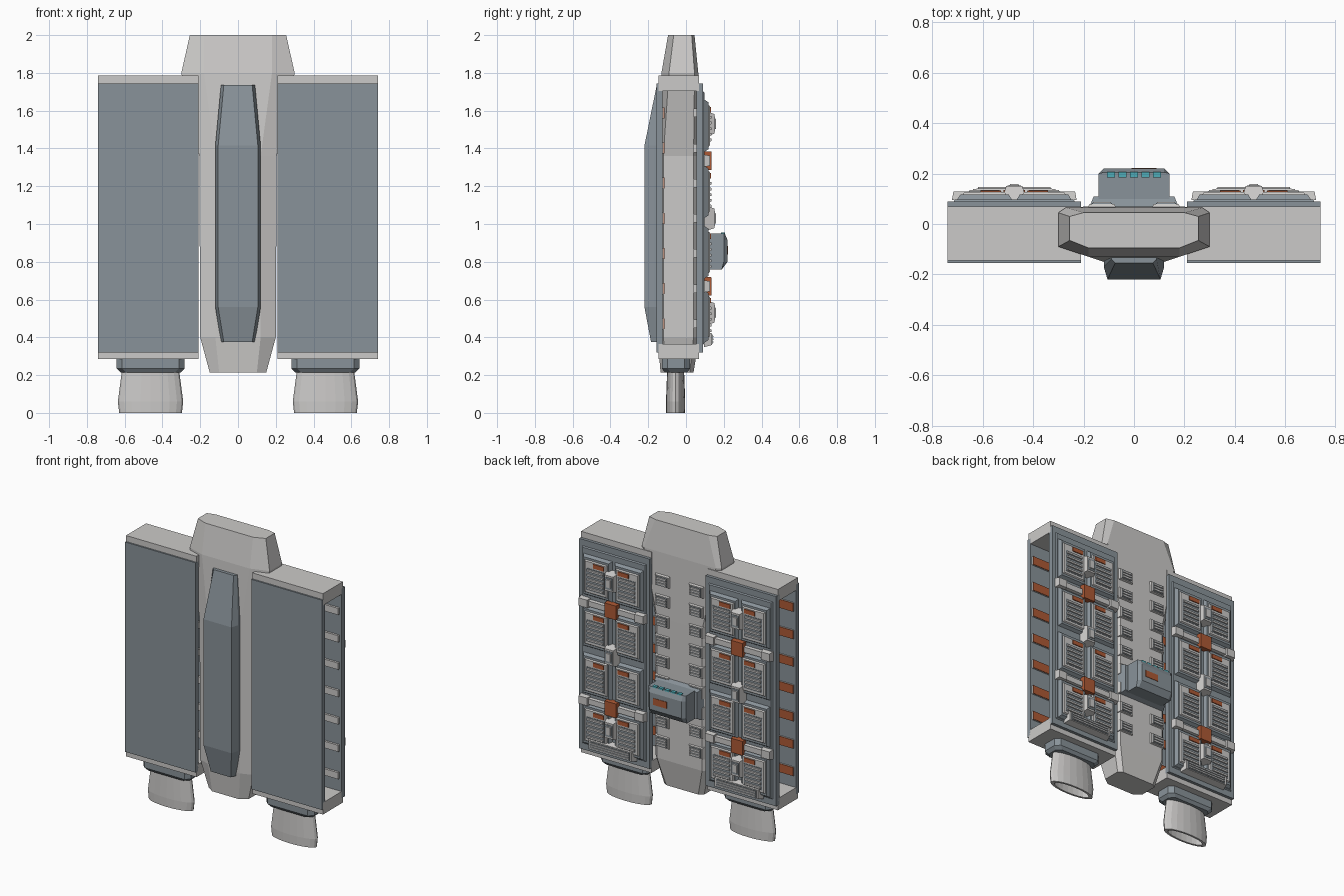
import bpy, bmesh, math

if "Cube" in bpy.data.objects:
    bpy.data.objects.remove(bpy.data.objects["Cube"])


def material(name, rgb):
    m = bpy.data.materials.new(name)
    m.diffuse_color = (*rgb, 1)
    m.use_nodes = True
    m.node_tree.nodes["Principled BSDF"].inputs["Base Color"].default_value = m.diffuse_color
    return m


LIGHT = material("light grey", (0.60, 0.59, 0.58))
SLATE = material("slate blue", (0.25, 0.29, 0.32))
ORANGE = material("burnt orange", (0.42, 0.10, 0.035))
TEAL = material("teal", (0.08, 0.42, 0.48))


def finish(name, bm, mat):
    bmesh.ops.recalc_face_normals(bm, faces=bm.faces)
    me = bpy.data.meshes.new(name)
    bm.to_mesh(me)
    bm.free()
    me.materials.append(mat)
    ob = bpy.data.objects.new(name, me)
    bpy.context.collection.objects.link(ob)
    return ob


def blocks(name, mat, items):
    """Blocks standing along y: (x, z, width, height, y0, y1, inset of far face)."""
    bm = bmesh.new()
    for x, z, w, h, y0, y1, inset in items:
        rings = []
        for y, i in ((y0, 0), (y1, inset)):
            a, b = w / 2 - i, h / 2 - i
            rings.append([bm.verts.new((x + sx * a, y, z + sz * b))
                          for sx, sz in ((-1, -1), (1, -1), (1, 1), (-1, 1))])
        r, s = rings
        bm.faces.new(r)
        bm.faces.new(s)
        for k in range(4):
            bm.faces.new((r[k], r[(k + 1) % 4], s[(k + 1) % 4], s[k]))
    return finish(name, bm, mat)


def loft(name, mat, rings, closed=False):
    """Skin a list of equal-length point rings, capping the ends unless closed."""
    bm = bmesh.new()
    vs = [[bm.verts.new(p) for p in ring] for ring in rings]
    n = len(vs[0])
    pairs = list(zip(vs, vs[1:])) + ([(vs[-1], vs[0])] if closed else [])
    for a, b in pairs:
        for k in range(n):
            bm.faces.new((a[k], a[(k + 1) % n], b[(k + 1) % n], b[k]))
    if not closed:
        bm.faces.new(vs[0])
        bm.faces.new(vs[-1])
    return finish(name, bm, mat)


def section(z, w, fw, bw, yf, y1, y2, yb):
    """Eight-sided body section: side, front and back half widths, then depths."""
    half = [(fw, yf), (w, y1), (w, y2), (bw, yb)]
    return [(x, y, z) for x, y in half] + [(-x, y, z) for x, y in reversed(half)]


# Central body
loft("central_body", LIGHT, [
    section(0.215, 0.15, 0.10, 0.12, -0.135, -0.10, 0.02, 0.04),
    section(0.40, 0.20, 0.12, 0.17, -0.15, -0.12, 0.04, 0.07),
    section(1.36, 0.205, 0.12, 0.17, -0.15, -0.12, 0.04, 0.07),
    section(1.80, 0.30, 0.18, 0.27, -0.13, -0.09, 0.045, 0.065),
    section(2.00, 0.255, 0.18, 0.20, -0.095, -0.065, 0.03, 0.045)])

# Front spine, tapered at both ends
loft("front_spine", SLATE, [
    section(z, w, w - 0.015, w - 0.02, yf, min(yf + 0.05, -0.14), -0.13, -0.11)
    for z, w, yf in ((0.375, 0.09, -0.185), (0.56, 0.12, -0.22),
                     (1.415, 0.12, -0.22), (1.735, 0.09, -0.155))])

# Louvred vents down the back of the body
vents, slots, slats = [], [], []
for s in (-1, 1):
    for i in range(9):
        x, z = s * 0.127, 0.52 + i * 0.1365
        vents.append((x, z, 0.115, 0.085, 0.06, 0.08, 0.008))
        slots.append((x, z, 0.08, 0.058, 0.078, 0.083, 0))
        slats += [(x, z + d, 0.075, 0.013, 0.08, 0.088, 0.002) for d in (-0.018, 0, 0.018)]
blocks("vent_frames", LIGHT, vents)
blocks("vent_recesses", SLATE, slots)
blocks("vent_slats", LIGHT, slats)

# Control box on the back, with lower edge sloped away
blocks("control_box_base", SLATE, [(0, 0.855, 0.36, 0.22, 0.06, 0.11, 0.02)])
profile = [(0.10, 0.76), (0.19, 0.76), (0.22, 0.80), (0.22, 0.915), (0.205, 0.95), (0.10, 0.95)]
loft("control_box", SLATE, [
    [(x, min(y, lim), z) for y, z in profile]
    for x, lim in ((-0.14, 0.20), (-0.12, 0.22), (0.12, 0.22), (0.14, 0.20))])
blocks("control_keys", TEAL, [(i * 0.046, 0.95, 0.032, 0.012, 0.185, 0.207, 0)
                              for i in range(-2, 3)])
blocks("control_label", ORANGE, [(0.04, 0.86, 0.10, 0.045, 0.215, 0.223, 0)])

# Two side pods
for side, s in (("left", -1), ("right", 1)):
    cx = s * 0.475
    blocks(side + "_pod_caps", LIGHT, [(cx, z, 0.53, 0.08, -0.145, 0.07, 0)
                                       for z in (0.325, 1.745)])
    blocks(side + "_pod_front_plate", SLATE, [(cx, 1.032, 0.53, 1.425, -0.125, -0.155, 0)])
    blocks(side + "_pod_back_plate", SLATE, [(cx, 1.032, 0.53, 1.425, 0.055, 0.09, 0)])
    blocks(side + "_back_panel", SLATE, [(cx, 1.032, 0.48, 1.34, 0.09, 0.098, 0.006)])

    # Inner ribs between the plates
    levels = [1.03 + 0.186 * k for k in range(-3, 4)]
    blocks(side + "_inner_ribs", LIGHT,
           [(cx, z, 0.50, 0.045, 0.055, 0.04, 0) for z in levels]
           + [(cx, z, 0.50, 0.06, -0.125, -0.118, 0) for z in levels])
    blocks(side + "_rib_pads", ORANGE,
           [(cx, z, 0.50, 0.058, -0.118, -0.114, 0) for z in levels])

    # Rear cells: chamfered tile, light panel, grooves, slats and orange tab
    tiles, panels, grooves, bars, tabs = [], [], [], [], []
    for z in (1.52, 1.17, 0.85, 0.51):
        for c in (-1, 1):
            x = cx + c * 0.118
            tiles.append((x, z, 0.22, 0.28, 0.095, 0.118, 0.015))
            panels.append((x, z, 0.175, 0.225, 0.115, 0.126, 0.008))
            grooves.append((x, z - 0.015, 0.135, 0.15, 0.122, 0.128, 0))
            bars += [(x, z - 0.075 + 0.03 * k, 0.125, 0.018, 0.125, 0.135, 0.003)
                     for k in range(5)]
            tabs.append((x - c * 0.025, z + 0.085, 0.08, 0.028, 0.122, 0.132, 0))
    blocks(side + "_cell_tiles", SLATE, tiles)
    blocks(side + "_cell_panels", LIGHT, panels)
    blocks(side + "_cell_grooves", SLATE, grooves)
    blocks(side + "_cell_slats", LIGHT, bars)
    blocks(side + "_cell_tabs", ORANGE, tabs)

    # Centre clamps and cross straps
    clamps = (1.53, 1.03, 0.53)
    blocks(side + "_clamps", LIGHT, [(cx, z, 0.10, 0.14, 0.095, 0.15, 0.018) for z in clamps])
    blocks(side + "_clamp_rims", SLATE, [(cx, z, 0.055, 0.08, 0.149, 0.153, 0) for z in clamps])
    blocks(side + "_clamp_caps", LIGHT, [(cx, z, 0.04, 0.06, 0.15, 0.158, 0.004) for z in clamps])
    straps = (1.335, 0.67)
    blocks(side + "_straps", LIGHT,
           [(cx, z, 0.48, 0.045, 0.095, 0.118, 0.004) for z in straps]
           + [(cx + c * 0.21, z, 0.075, 0.065, 0.095, 0.128, 0.006)
              for z in straps for c in (-1, 1)])
    blocks(side + "_strap_plates", ORANGE, [(cx, z, 0.09, 0.10, 0.095, 0.135, 0.002)
                                            for z in straps])

    # Grille along the lower edge
    blocks(side + "_lower_grille", LIGHT, [(cx, 0.39, 0.35, 0.085, 0.095, 0.138, 0.012)])
    blocks(side + "_grille_recess", SLATE, [(cx, 0.39, 0.30, 0.05, 0.137, 0.141, 0)])
    blocks(side + "_grille_slats", LIGHT, [(cx, 0.375 + 0.015 * k, 0.29, 0.008, 0.139, 0.146, 0.001)
                                           for k in range(3)])

    # Thruster collar with chamfered corners
    tx = s * 0.463
    loft(side + "_thruster_collar", SLATE, [
        [(tx + x, -0.053 + y, z) for x, y in (
            (-a, -b + 0.03), (-a + 0.03, -b), (a - 0.03, -b), (a, -b + 0.03),
            (a, b - 0.03), (a - 0.03, b), (-a + 0.03, b), (-a, b - 0.03))]
        for a, b, z in ((0.16, 0.06, 0.215), (0.18, 0.075, 0.235), (0.18, 0.075, 0.295))])

    # Hollow oval nozzle
    nozzle = loft(side + "_nozzle", LIGHT, [
        [(tx + a * math.cos(t * math.tau / 20), -0.055 + b * math.sin(t * math.tau / 20), z)
         for t in range(20)]
        for a, b, z in ((0.152, 0.045, 0.22), (0.173, 0.051, 0.06), (0.166, 0.05, 0.0),
                        (0.138, 0.037, 0.0), (0.135, 0.036, 0.12), (0.10, 0.025, 0.21))], closed=True)
